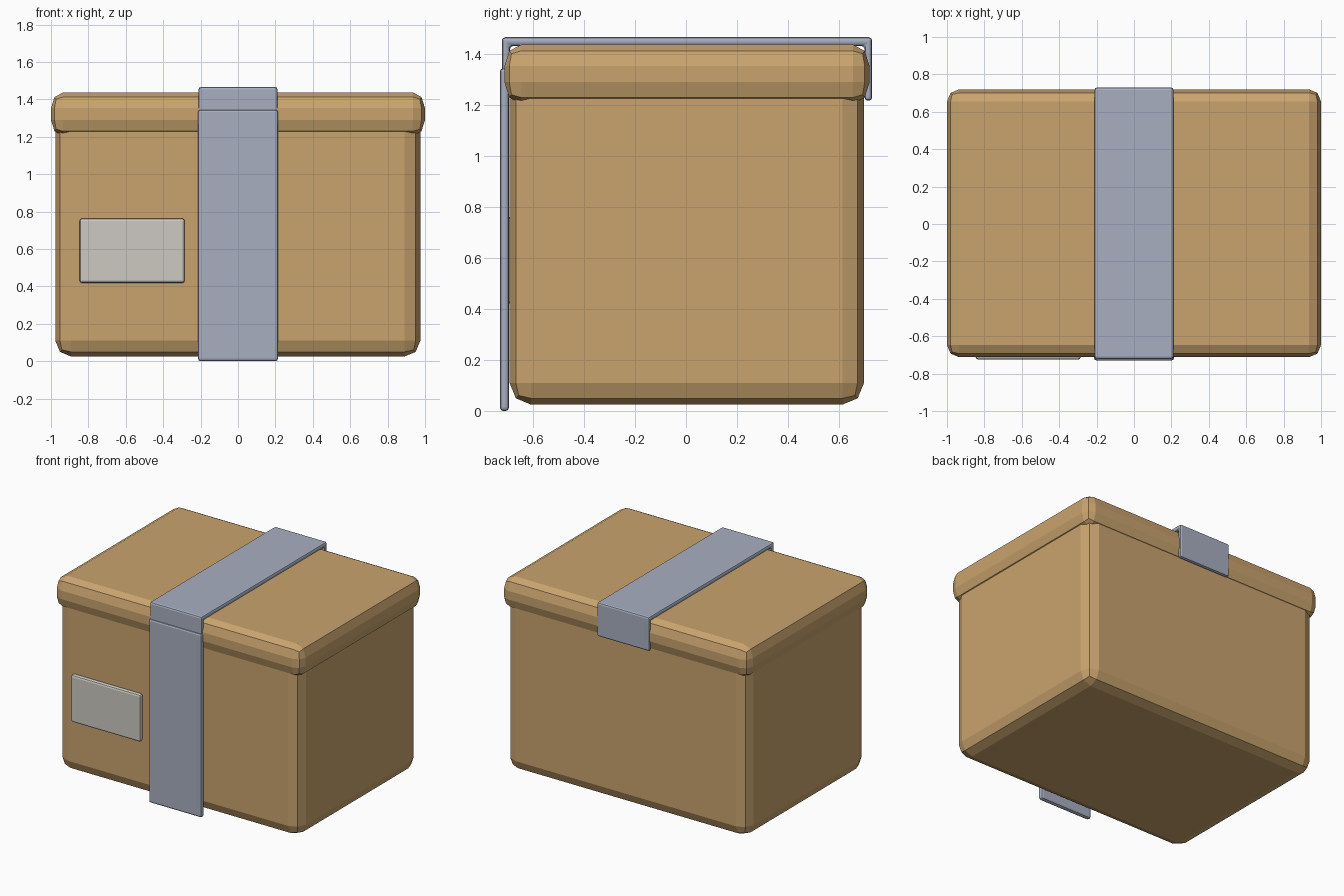
import bpy, bmesh
from mathutils import Vector

cube = bpy.data.objects.get("Cube")
if cube:
    bpy.data.objects.remove(cube, do_unlink=True)


def material(name, rgb):
    m = bpy.data.materials.new(name)
    m.use_nodes = True
    m.diffuse_color = (*rgb, 1)
    m.node_tree.nodes["Principled BSDF"].inputs["Base Color"].default_value = (*rgb, 1)
    return m


def finish(name, bm, mat, bevel, stretch=1):
    """Round every edge with two flat facets; stretch makes the rounding taller in z."""
    bmesh.ops.scale(bm, vec=(1, 1, 1 / stretch), verts=bm.verts)
    bmesh.ops.bevel(bm, geom=bm.edges[:], offset=bevel, segments=2,
                    profile=0.5, affect='EDGES', clamp_overlap=True)
    bmesh.ops.scale(bm, vec=(1, 1, stretch), verts=bm.verts)
    bmesh.ops.recalc_face_normals(bm, faces=bm.faces)
    mesh = bpy.data.meshes.new(name)
    bm.to_mesh(mesh)
    bm.free()
    mesh.materials.append(mat)
    obj = bpy.data.objects.new(name, mesh)
    bpy.context.collection.objects.link(obj)
    return obj


def box(name, low, high, mat, bevel, stretch=1):
    low, high = Vector(low), Vector(high)
    bm = bmesh.new()
    bmesh.ops.create_cube(bm, size=1)
    bmesh.ops.scale(bm, vec=high - low, verts=bm.verts)
    bmesh.ops.translate(bm, vec=(low + high) / 2, verts=bm.verts)
    return finish(name, bm, mat, bevel, stretch)


def band(name, profile, half_width, mat, bevel):
    """Extrude a side profile of (y, z) points across x."""
    bm = bmesh.new()
    face = bm.faces.new([bm.verts.new((-half_width, y, z)) for y, z in profile])
    out = bmesh.ops.extrude_face_region(bm, geom=[face])
    moved = [v for v in out["geom"] if isinstance(v, bmesh.types.BMVert)]
    bmesh.ops.translate(bm, vec=(2 * half_width, 0, 0), verts=moved)
    return finish(name, bm, mat, bevel)


cardboard = material("cardboard", (0.59, 0.37, 0.157))
tape = material("grey_blue_tape", (0.39, 0.43, 0.53))
paper = material("label_paper", (0.61, 0.59, 0.54))

# Carton and its overhanging lid
box("box_body", (-0.977, -0.692, 0.025), (0.975, 0.698, 1.38), cardboard, 0.085)
box("box_lid", (-1, -0.712, 1.205), (1, 0.72, 1.437), cardboard, 0.065, 1.3)

# Tape over the lid, folded down at both ends
band("lid_tape", [(-0.722, 1.33), (-0.722, 1.466), (0.73, 1.466), (0.73, 1.217),
                  (0.7, 1.217), (0.7, 1.432), (-0.69, 1.432), (-0.69, 1.33)],
     0.211, tape, 0.013)

# Tape down the front and the address label
box("front_tape", (-0.214, -0.73, 0), (0.214, -0.694, 1.345), tape, 0.014)
box("front_label", (-0.847, -0.725, 0.418), (-0.285, -0.688, 0.764), paper, 0.014)
